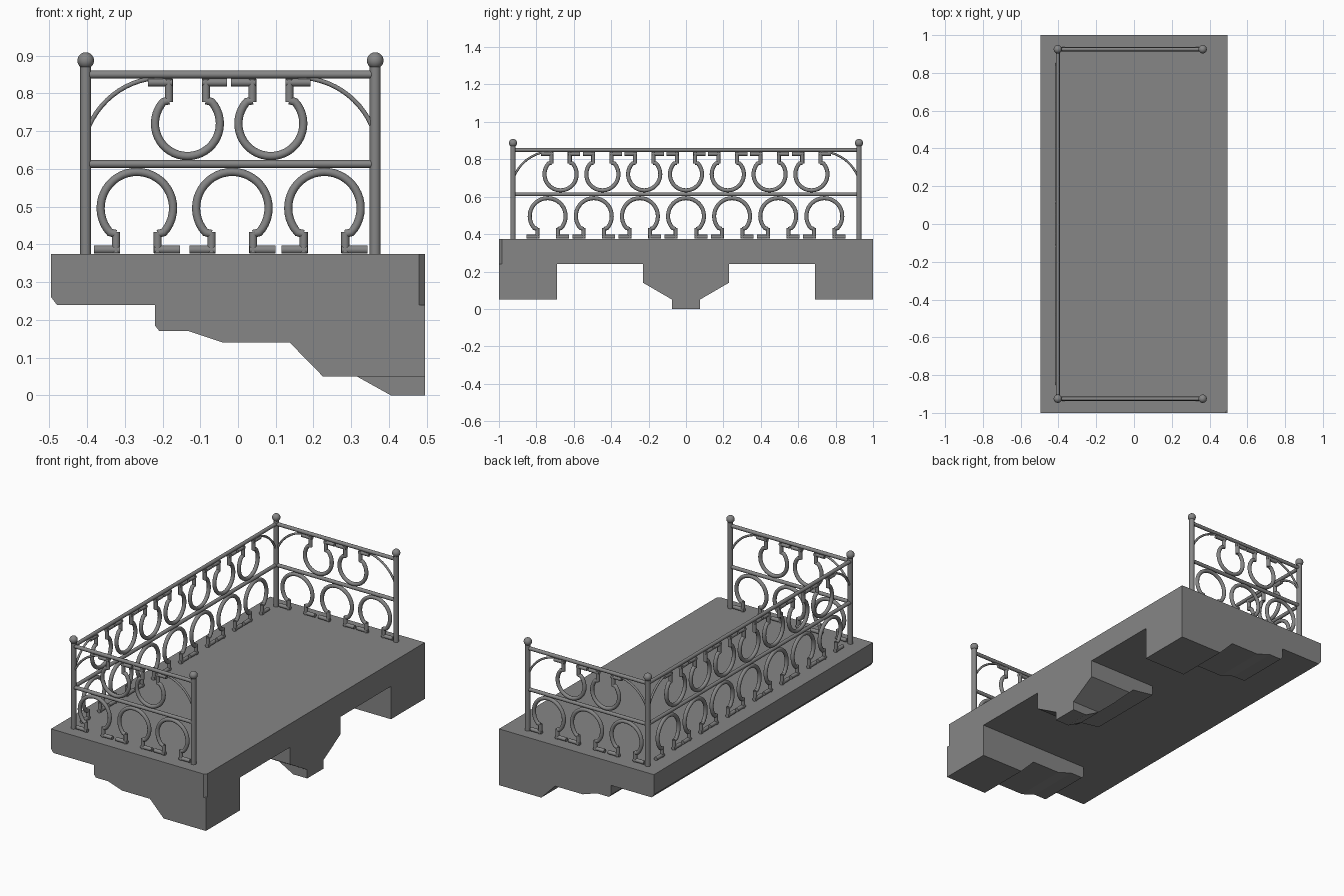
import bpy, bmesh, math

if "Cube" in bpy.data.objects:
    bpy.data.objects.remove(bpy.data.objects["Cube"])

PX0, PX1, PY = -0.4035, 0.3635, 0.925      # post positions

# dark iron and stone grey
grey = bpy.data.materials.new("dark_grey")
grey.diffuse_color = (0.238, 0.238, 0.238, 1)
grey.use_nodes = True
grey.node_tree.nodes["Principled BSDF"].inputs["Base Color"].default_value = grey.diffuse_color


def add_object(me, name):
    me.materials.clear()
    me.materials.append(grey)
    ob = bpy.data.objects.new(name, me)
    bpy.context.collection.objects.link(ob)
    return ob


def finish(bm, name):
    bmesh.ops.recalc_face_normals(bm, faces=bm.faces[:])
    me = bpy.data.meshes.new(name)
    bm.to_mesh(me)
    bm.free()
    return add_object(me, name)


def prism(pts, vec):
    """Extrude a planar outline of 3D points along vec."""
    bm = bmesh.new()
    f = bm.faces.new([bm.verts.new(p) for p in pts])
    r = bmesh.ops.extrude_face_region(bm, geom=[f], use_keep_orig=True)
    bmesh.ops.translate(bm, vec=vec, verts=[v for v in r['geom'] if isinstance(v, bmesh.types.BMVert)])
    bmesh.ops.recalc_face_normals(bm, faces=bm.faces[:])
    return bm


def slice_off(bm, co, no):
    """Cut away everything beyond a plane and close the hole."""
    bmesh.ops.bisect_plane(bm, geom=bm.verts[:] + bm.edges[:] + bm.faces[:],
                           plane_co=co, plane_no=no, clear_outer=True)
    bmesh.ops.holes_fill(bm, edges=bm.edges[:])


def smooth(ob):
    bpy.ops.object.select_all(action='DESELECT')
    ob.select_set(True)
    bpy.context.view_layer.objects.active = ob
    bpy.ops.object.shade_smooth_by_angle(angle=math.radians(40))


def tubes(name, paths, radius):
    """One mesh made of round tubes along 3D polylines."""
    cu = bpy.data.curves.new(name, 'CURVE')
    cu.dimensions = '3D'
    cu.bevel_depth = radius
    cu.bevel_resolution = 4
    cu.use_fill_caps = True
    for pts in paths:
        sp = cu.splines.new('POLY')
        sp.points.add(len(pts) - 1)
        for p, co in zip(sp.points, pts):
            p.co = (*co, 1)
    tmp = bpy.data.objects.new(name + "_path", cu)
    bpy.context.collection.objects.link(tmp)
    dg = bpy.context.evaluated_depsgraph_get()
    me = bpy.data.meshes.new_from_object(tmp.evaluated_get(dg))
    bpy.data.objects.remove(tmp)
    smooth(add_object(me, name))


# floor slab with chamfered lower front edge and one clipped corner
bm = prism([(-0.495, -1, 0.375), (-0.495, -1, 0.26), (-0.48, -1, 0.24),
            (0.495, -1, 0.24), (0.495, -1, 0.375)], (0, 2, 0))
slice_off(bm, (0.48, -1, 0.3), (1, -1, 0))
finish(bm, "floor_slab")

# stepped end brackets
end = [(-0.22, 0.24), (-0.22, 0.185), (-0.208, 0.17), (-0.13, 0.17), (-0.04, 0.14),
       (0.137, 0.14), (0.225, 0.05), (0.495, 0.05), (0.495, 0.24)]
for name, y in (("end_bracket_front", -1), ("end_bracket_back", 0.69)):
    finish(prism([(x, y, z) for x, z in end], (0, 0.31, 0)), name)

# middle bracket: wide upper body with tapered flanks, narrow tongue below
mid = [(0.06, 0.24), (0.06, 0.185), (0.2, 0.165), (0.27, 0.09), (0.315, 0.05),
       (0.495, 0.05), (0.495, 0.24)]
bm = prism([(x, -0.23, z) for x, z in mid], (0, 0.46, 0))
for s in (-1, 1):
    slice_off(bm, (0, s * 0.23, 0.14), (0, s * 0.09, -0.155))
finish(bm, "middle_bracket")
finish(prism([(x, -0.075, z) for x, z in
              [(0.315, 0.05), (0.405, 0), (0.495, 0), (0.495, 0.05)]], (0, 0.15, 0)), "middle_bracket_tongue")

# posts with ball finials
corners = [(x, y) for x in (PX0, PX1) for y in (-PY, PY)]
tubes("posts", [[(x, y, 0.37), (x, y, 0.88)] for x, y in corners], 0.0145)
bm = bmesh.new()
for x, y in corners:
    r = bmesh.ops.create_uvsphere(bm, u_segments=24, v_segments=14, radius=0.022)
    bmesh.ops.translate(bm, verts=r['verts'], vec=(x, y, 0.887))
smooth(finish(bm, "ball_finials"))


def horseshoe(u, zc, r, neck, foot, zfoot, s):
    """Open ring with neck and feet; s=1 opens downward, s=-1 upward."""
    n, a0 = 32, math.radians(48)
    arc = [(u + r * math.sin(a), zc - s * r * math.cos(a))
           for a in (a0 + (2 * math.pi - 2 * a0) * i / n for i in range(n + 1))]
    zn = zc - s * (r * math.cos(a0) + 0.004)
    paths = [[(u + neck, zn)] + arc + [(u - neck, zn)]]
    for k in (-1, 1):
        paths.append([(u + k * neck, zfoot - s * 0.009), (u + k * neck, zn + s * 0.005)])
        paths.append([(u + k * (neck - 0.01), zfoot), (u + k * foot, zfoot)])
    return paths


def railing(name, place, a, b, lower, upper):
    """Rails, rings and corner braces between u=a and u=b."""
    def to3d(paths):
        return [[place(u, z) for u, z in p] for p in paths]
    tubes(name + "_rails", to3d([[(a, z), (b, z)] for z in (0.85, 0.613)]), 0.0105)
    rings = []
    for u in lower:
        rings += horseshoe(u, 0.496, 0.096, 0.055, 0.114, 0.386, 1)
    for u in upper:
        rings += horseshoe(u, 0.72, 0.086, 0.049, 0.105, 0.829, -1)
    tubes(name + "_rings", to3d(rings), 0.0108)
    braces = []
    for p, d in ((a, 1), (b, -1)):
        arc = [math.radians(24 + 66 * i / 12) for i in range(13)]
        braces.append([(p + d * (0.205 - 0.214 * math.cos(t)), 0.628 + 0.214 * math.sin(t)) for t in arc])
    tubes(name + "_braces", to3d(braces), 0.006)


# short side railings and long outer railing
for name, y in (("side_railing_front", -PY), ("side_railing_back", PY)):
    railing(name, lambda u, z, y=y: (u, y, z), PX0, PX1, (-0.268, -0.015, 0.229), (-0.134, 0.087))
railing("long_railing", lambda u, z: (PX0, u, z), -PY, PY,
        [0.2465 * i for i in range(-3, 4)], [0.2235 * i for i in range(-3, 4)])
